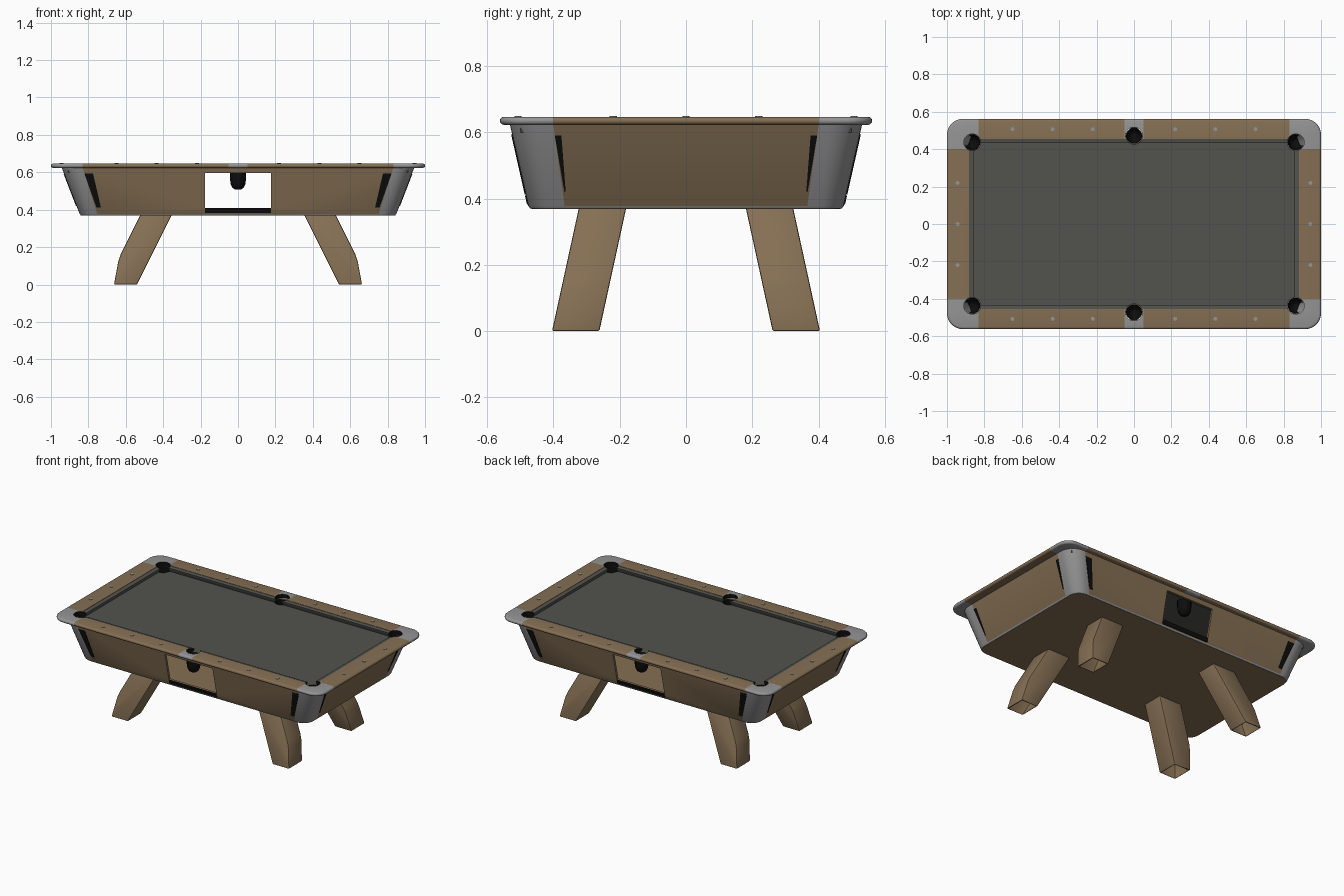
import bpy, bmesh, math
from mathutils import Vector

if "Cube" in bpy.data.objects:
    bpy.data.objects.remove(bpy.data.objects["Cube"])


def material(name, rgb):
    m = bpy.data.materials.new(name)
    m.diffuse_color = (*rgb, 1)
    m.use_nodes = True
    m.node_tree.nodes["Principled BSDF"].inputs["Base Color"].default_value = m.diffuse_color
    return m


WOOD = material("wood", (0.235, 0.16, 0.088))
METAL = material("grey_metal", (0.30, 0.30, 0.30))
CLOTH = material("dark_cloth", (0.085, 0.085, 0.075))
BLACK = material("black", (0.004, 0.004, 0.004))


def finish(bm, name, mats, smooth=True):
    bmesh.ops.recalc_face_normals(bm, faces=bm.faces[:])
    me = bpy.data.meshes.new(name)
    bm.to_mesh(me)
    bm.free()
    ob = bpy.data.objects.new(name, me)
    bpy.context.collection.objects.link(ob)
    for m in mats:
        me.materials.append(m)
    if smooth:
        bpy.ops.object.select_all(action='DESELECT')
        ob.select_set(True)
        bpy.context.view_layer.objects.active = ob
        bpy.ops.object.shade_smooth_by_angle(angle=math.radians(35))
    return ob


def rounded_rect(hx, hy, r, z, n=8):
    pts = []
    for k, (sx, sy) in enumerate(((1, 1), (-1, 1), (-1, -1), (1, -1))):
        for i in range(n + 1):
            a = math.pi / 2 * (k + i / n)
            pts.append((sx * (hx - r) + r * math.cos(a), sy * (hy - r) + r * math.sin(a), z))
    return pts


def ring(rows):
    """Closed ring lofted through rounded rectangles (half x, half y, radius, z)."""
    bm = bmesh.new()
    loops = [[bm.verts.new(p) for p in rounded_rect(*r)] for r in rows]
    c = len(loops[0])
    for i, a in enumerate(loops):
        b = loops[(i + 1) % len(loops)]
        for j in range(c):
            bm.faces.new((a[j], a[(j + 1) % c], b[(j + 1) % c], b[j]))
    return bm


def bisect(bm, co, no):
    bmesh.ops.bisect_plane(bm, geom=bm.verts[:] + bm.edges[:] + bm.faces[:],
                           plane_co=co, plane_no=no, dist=1e-5)


def box(name, x0, x1, y0, y1, z0, z1, mat):
    bm = bmesh.new()
    bmesh.ops.create_cube(bm, size=1)
    for v in bm.verts:
        v.co = (x1 if v.co.x > 0 else x0, y1 if v.co.y > 0 else y0, z1 if v.co.z > 0 else z0)
    return finish(bm, name, [mat], False)


def cylinder(bm, x, y, r, z0, z1, n):
    g = bmesh.ops.create_cone(bm, cap_ends=True, segments=n, radius1=r, radius2=r, depth=z1 - z0)
    bmesh.ops.translate(bm, verts=g['verts'], vec=(x, y, (z0 + z1) / 2))


def cut(ob, cutter):
    m = ob.modifiers.new("cut", 'BOOLEAN')
    m.operation = 'DIFFERENCE'
    m.solver = 'EXACT'
    m.material_mode = 'TRANSFER'
    m.object = cutter
    bpy.context.view_layer.objects.active = ob
    bpy.ops.object.modifier_apply(modifier=m.name)


# Cutter for the six pockets
POCKETS = [(sx * 0.865, sy * 0.437) for sx in (-1, 1) for sy in (-1, 1)] + [(0, 0.472), (0, -0.472)]
bm = bmesh.new()
for x, y in POCKETS:
    cylinder(bm, x, y, 0.045, 0.56, 0.72, 24)
pocket_cutter = finish(bm, "pocket_cutter", [BLACK], False)
pocket_cutter.hide_render = True

# Top rail with rounded edge, grey corners and middle caps
rail_rows = [(0.882, 0.4545, 0.004, 0.612), (0.93, 0.50, 0.04, 0.623), (0.988, 0.55, 0.073, 0.623)]
for i in range(1, 7):
    a = -math.pi / 2 + math.pi * i / 6
    o = 0.012 * math.cos(a)
    rail_rows.append((0.988 + o, 0.55 + o, 0.073 + o, 0.635 + 0.012 * math.sin(a)))
rail_rows.append((0.882, 0.4545, 0.004, 0.647))
bm = ring(rail_rows)
for s in (-1, 1):
    bisect(bm, (s * 0.05, 0, 0), (1, 0, 0))
    bisect(bm, (s * 0.832, 0, 0), (1, 0, 0))
    bisect(bm, (0, s * 0.402, 0), (0, 1, 0))
for f in bm.faces:
    c = f.calc_center_median()
    f.material_index = int(abs(c.x) < 0.05 or (abs(c.x) > 0.832 and abs(c.y) > 0.402))
rail = finish(bm, "top_rail", [WOOD, METAL])
cut(rail, pocket_cutter)

# Cushions and cloth bed
bm = ring([(0.883, 0.4555, 0.004, 0.645), (0.857, 0.432, 0.002, 0.641),
           (0.859, 0.434, 0.002, 0.632), (0.868, 0.443, 0.002, 0.61), (0.883, 0.4555, 0.004, 0.61)])
cushions = finish(bm, "cushions", [CLOTH], False)
cut(cushions, pocket_cutter)
bed = box("cloth_bed", -0.91, 0.91, -0.50, 0.50, 0.60, 0.615, CLOTH)
cut(bed, pocket_cutter)
bpy.data.objects.remove(pocket_cutter)

# Pocket cups hanging under the bed
PROFILE = [(0.0425, 0.612), (0.0425, 0.56), (0.039, 0.535), (0.030, 0.517), (0.016, 0.508)]
bm = bmesh.new()
for x, y in POCKETS:
    prev = None
    for r, z in PROFILE + [(r - 0.003, z + 0.003) for r, z in reversed(PROFILE)]:
        cur = [bm.verts.new((x + r * math.cos(t * math.tau / 20), y + r * math.sin(t * math.tau / 20), z))
               for t in range(20)]
        if prev:
            for j in range(20):
                bm.faces.new((prev[j], prev[(j + 1) % 20], cur[(j + 1) % 20], cur[j]))
        if prev is None or z > 0.7:
            first = cur
        prev = cur
        if (r, z) == PROFILE[-1]:
            bm.faces.new(cur)
finish(bm, "pocket_cups", [BLACK])

# Rail sights
bm = bmesh.new()
for s in (-1, 1):
    for x in (0.22, 0.435, 0.65):
        for y in (-0.507, 0.507):
            cylinder(bm, s * x, y, 0.011, 0.64, 0.65, 8)
    for y in (-0.22, 0, 0.22):
        cylinder(bm, s * 0.943, y, 0.011, 0.64, 0.65, 8)
finish(bm, "rail_sights", [METAL], False)

# Tapered body shell: wooden panels, grey corners, grey lower trim
T = 0.013
bm = ring([(0.842 - T, 0.471 - T, 0.06, 0.371), (0.841, 0.470, 0.07, 0.370), (0.847, 0.476, 0.074, 0.378),
           (0.943, 0.532, 0.10, 0.626), (0.943 - T, 0.532 - T, 0.09, 0.626)])
KX, KY = 0.32, 0.14
for s in (-1, 1):
    bisect(bm, (s * 0.75, 0, 0.37), (s, 0, -KX))
    bisect(bm, (0, s * 0.365, 0.37), (0, s, -KY))
for f in bm.faces:
    c = f.calc_center_median()
    h = c.z - 0.37
    corner = abs(c.x) > 0.75 + KX * h and abs(c.y) > 0.365 + KY * h
    f.material_index = int(corner or c.z < 0.377)
body = finish(bm, "body_shell", [WOOD, METAL])
opening = box("opening_cutter", -0.177, 0.177, -0.7, 0.7, 0.41, 0.595, WOOD)
cut(body, opening)
bpy.data.objects.remove(opening)

# Floor under the body
bm = bmesh.new()
lo = [bm.verts.new(p) for p in rounded_rect(0.838, 0.467, 0.068, 0.3695)]
hi = [bm.verts.new(p) for p in rounded_rect(0.838, 0.467, 0.068, 0.380)]
bm.faces.new(lo)
bm.faces.new(hi)
for j in range(len(lo)):
    k = (j + 1) % len(lo)
    bm.faces.new((lo[j], lo[k], hi[k], hi[j]))
finish(bm, "body_floor", [WOOD], False)


# Black slots beside the corners and strip under each opening
def wall(z):
    t = (z - 0.378) / 0.248
    return 0.847 + 0.096 * t, 0.476 + 0.056 * t


def plate(bm, pts, off):
    vs = [bm.verts.new(Vector(p) + Vector(off) * s) for s in (-1, 1) for p in pts]
    bmesh.ops.convex_hull(bm, input=vs)


bm = bmesh.new()
for sy in (-1, 1):
    for sx in (-1, 1):
        plate(bm, [(sx * x, sy * wall(z)[1], z) for x, z in
                   ((0.821, 0.593), (0.775, 0.593), (0.733, 0.412), (0.757, 0.412))], (0, 0.003, 0))
        plate(bm, [(sx * wall(z)[0], sy * y, z) for y, z in
                   ((0.396, 0.59), (0.376, 0.59), (0.363, 0.42), (0.367, 0.42))], (0.003, 0, 0))
    plate(bm, [(x, sy * wall(z)[1], z) for x, z in
               ((-0.177, 0.41), (0.177, 0.41), (0.177, 0.383), (-0.177, 0.383))], (0, 0.003, 0))
finish(bm, "black_slots", [BLACK], False)

# Four splayed legs with a bent outer edge, open at the foot
LEG = [(0.54, 0), (0.663, 0), (0.650, 0.07), (0.640, 0.125), (0.628, 0.16), (0.518, 0.38), (0.350, 0.38)]
for sx, nx in ((-1, "left"), (1, "right")):
    for sy, ny in ((-1, "front"), (1, "back")):
        bm = bmesh.new()
        sides = [[bm.verts.new((sx * x, sy * (0.333 - 0.218 * z + d), z)) for x, z in LEG]
                 for d in (-0.0715, 0.0715)]
        for s in sides:
            bm.faces.new(s)
        for j in range(len(LEG)):
            k = (j + 1) % len(LEG)
            bm.faces.new((sides[0][j], sides[0][k], sides[1][k], sides[1][j]))
        bmesh.ops.recalc_face_normals(bm, faces=bm.faces[:])
        sharp = [e for e in bm.edges if e.calc_face_angle() > 0.6]
        bmesh.ops.bevel(bm, geom=sharp, offset=0.006, segments=2, profile=0.5, affect='EDGES')
        bm.normal_update()
        foot = [f for f in bm.faces if f.normal.z < -0.98 and f.calc_center_median().z < 0.002]
        bmesh.ops.delete(bm, geom=foot, context='FACES')
        finish(bm, ny + "_" + nx + "_leg", [WOOD])
